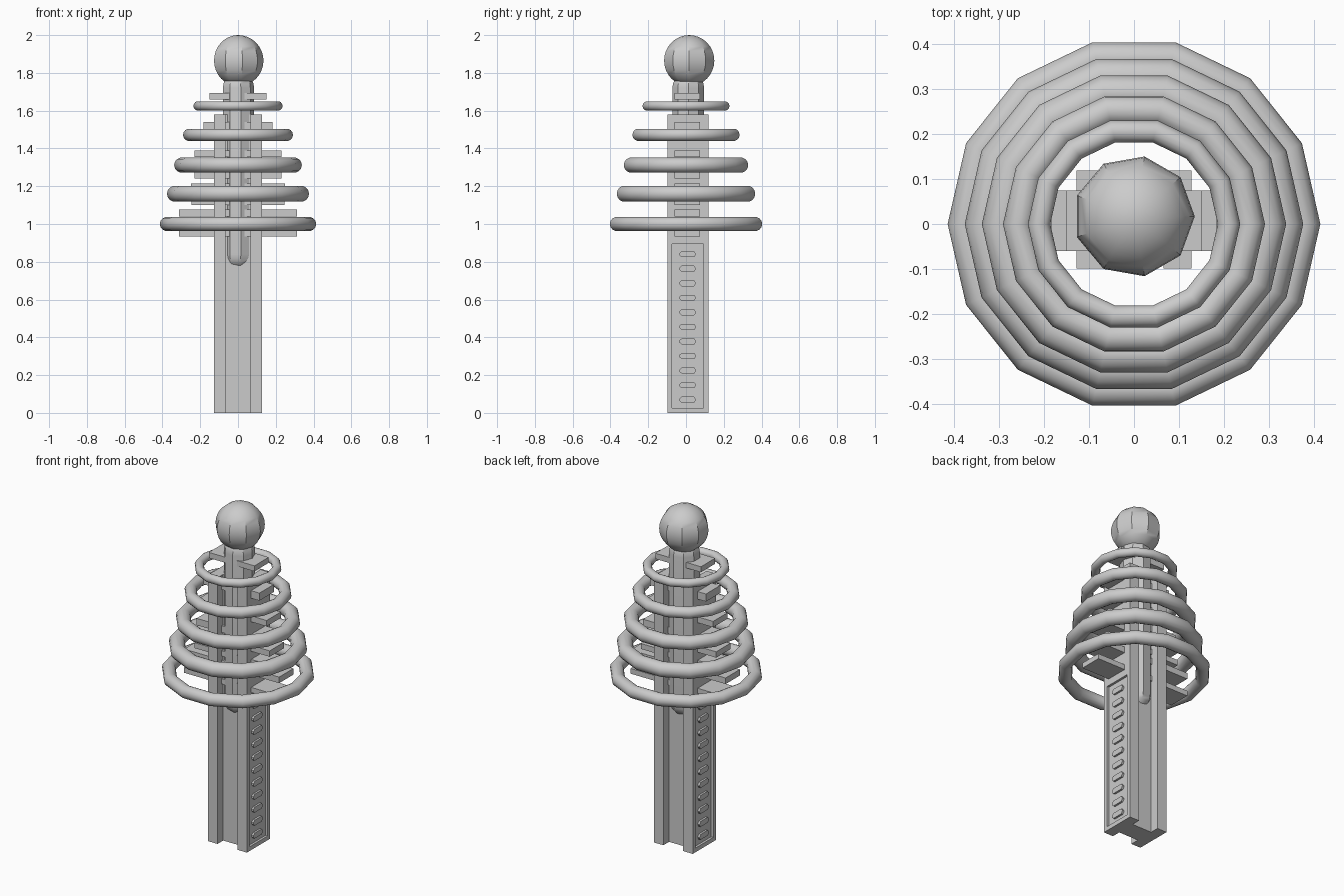
import bpy, bmesh, math
from mathutils import Matrix

if "Cube" in bpy.data.objects:
    bpy.data.objects.remove(bpy.data.objects["Cube"])

CY = 0.01  # the post sits slightly behind the ring centre


def finish(name, bm, smooth=False):
    bmesh.ops.recalc_face_normals(bm, faces=bm.faces)
    me = bpy.data.meshes.new(name)
    bm.to_mesh(me)
    bm.free()
    ob = bpy.data.objects.new(name, me)
    bpy.context.collection.objects.link(ob)
    if smooth:
        bpy.ops.object.select_all(action='DESELECT')
        ob.select_set(True)
        bpy.context.view_layer.objects.active = ob
        bpy.ops.object.shade_smooth_by_angle(angle=math.radians(35))
    return ob


def add_prism(bm, pts, vec):
    face = bm.faces.new([bm.verts.new(p) for p in pts])
    ext = bmesh.ops.extrude_face_region(bm, geom=[face], use_keep_orig=True)
    bmesh.ops.translate(bm, vec=vec, verts=[v for v in ext['geom'] if isinstance(v, bmesh.types.BMVert)])


def add_box(bm, x, y, z):
    size = Matrix.Diagonal((x[1] - x[0], y[1] - y[0], z[1] - z[0], 1))
    mid = Matrix.Translation((sum(x) / 2, sum(y) / 2, sum(z) / 2))
    bmesh.ops.create_cube(bm, size=1, matrix=mid @ size)


def lathe(name, profile, sides, centre, closed=False, smooth=True):
    bm = bmesh.new()
    vs = [bm.verts.new((r, 0, z)) for r, z in profile]
    pairs = list(zip(vs, vs[1:])) + ([(vs[-1], vs[0])] if closed else [])
    es = [bm.edges.new(p) for p in pairs]
    bmesh.ops.spin(bm, geom=vs + es, cent=(0, 0, 0), axis=(0, 0, 1),
                   angle=math.tau, steps=sides, use_duplicate=False)
    bmesh.ops.remove_doubles(bm, verts=bm.verts, dist=1e-4)
    bmesh.ops.translate(bm, vec=centre, verts=bm.verts)
    return finish(name, bm, smooth)


# H-section post with a channel at front and back
W, D, C, B = 0.128, 0.109, 0.065, 0.056
half = [(W, -D), (W, D), (C, D), (C, B), (-C, B), (-C, D)]
profile = half + [(-x, -y) for x, y in half]
bm = bmesh.new()
add_prism(bm, [(x, y + CY, 0) for x, y in profile], (0, 0, 1.58))
post = finish("post", bm)

# sunken side panels
bm = bmesh.new()
for s in (-1, 1):
    add_box(bm, sorted((s * 0.114, s * 0.2)), (CY - 0.083, CY + 0.083), (0.025, 0.895))
cutter = finish("panel_cutter", bm)
cutter.hide_render = True
cutter.hide_viewport = True
mod = post.modifiers.new("panels", 'BOOLEAN')
mod.object = cutter
mod.solver = 'EXACT'

# raised slats in the side panels
bm = bmesh.new()
slat = [(-0.044, -0.006), (-0.033, -0.016), (0.033, -0.016),
        (0.044, 0), (0.033, 0.016), (-0.033, 0.016), (-0.044, 0.006)]
for s in (-1, 1):
    for i in range(11):
        z0 = 0.07 + i * 0.077
        add_prism(bm, [(s * 0.112, CY + y, z0 + z) for y, z in slat], (s * 0.014, 0, 0))
finish("side_slats", bm)

# central rod with rounded ends
R = 0.085
end = [(R * math.sin(a), R * math.cos(a)) for a in [i * math.pi / 12 for i in range(7)]]
rod = [(r, 0.755 + R - h) for r, h in end] + [(r, 1.72 + h) for r, h in reversed(end)]
lathe("rod", rod, 9, (0, 0.012, 0))

# ball on top
ball = [(0.135 * math.sin(i * math.pi / 16), -0.135 * math.cos(i * math.pi / 16)) for i in range(17)]
lathe("top_ball", ball, 9, (0, 0.017, 1.865))

# tapering stack of rings: height, outer radius, tube radius
for i, (z, outer, t) in enumerate([(1.0, 0.414, 0.037), (1.16, 0.376, 0.043),
                                   (1.312, 0.338, 0.04), (1.472, 0.291, 0.033),
                                   (1.625, 0.236, 0.025)]):
    tube = [(outer - t + t * math.cos(k * math.tau / 14), t * math.sin(k * math.tau / 14))
            for k in range(14)]
    lathe(f"ring_{i + 1}", tube, 14, (0, 0, z), closed=True)

# flat cross plates through the post: half length, bottom, top
bm = bmesh.new()
for x, z0, z1 in [(0.312, 0.935, 0.966), (0.312, 1.04, 1.076), (0.245, 1.1, 1.132),
                  (0.25, 1.18, 1.215), (0.23, 1.24, 1.28), (0.23, 1.355, 1.39),
                  (0.183, 1.495, 1.54), (0.15, 1.66, 1.693)]:
    add_box(bm, (-x, x), (-0.06, 0.074), (z0, z1))
finish("cross_plates", bm)
